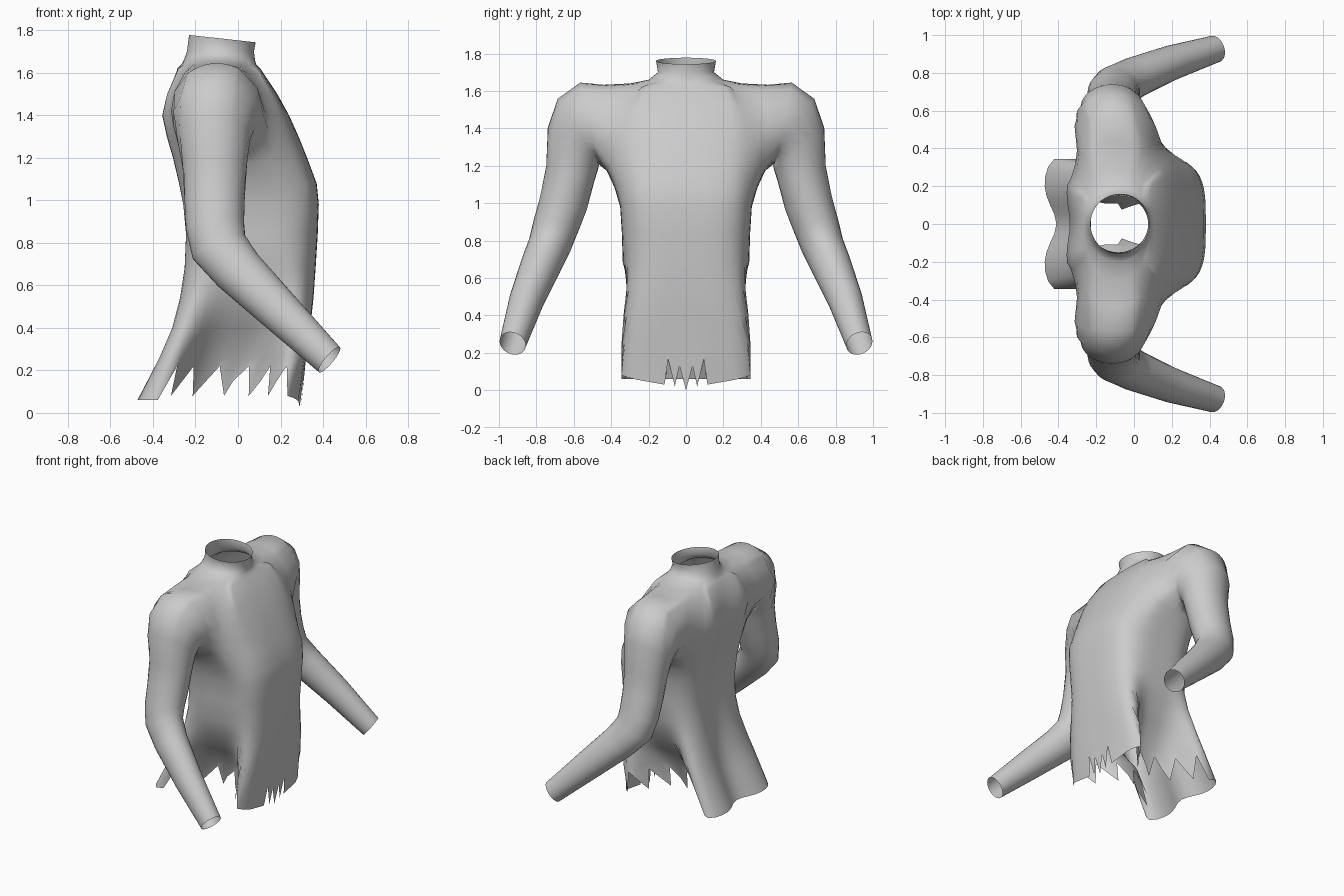
import bpy, bmesh
from math import sin, cos, pi, exp, radians, copysign, atan2
from mathutils import Vector

if "Cube" in bpy.data.objects:
    bpy.data.objects.remove(bpy.data.objects["Cube"])

M = 32  # columns from back centre to front centre (half body)

# Torso sections: z, back x, front x, half width, squareness, side pinch
ROWS = [
    (0.06, -0.485, 0.30, 0.42, 0.50, 0.83),
    (0.26, -0.38, 0.32, 0.415, 0.50, 0.72),
    (0.40, -0.32, 0.34, 0.395, 0.53, 0.45),
    (0.54, -0.285, 0.355, 0.36, 0.56, 0.18),
    (0.68, -0.265, 0.365, 0.338, 0.58, 0.0),
    (0.84, -0.258, 0.375, 0.343, 0.58, 0.0),
    (0.98, -0.27, 0.38, 0.352, 0.56, 0.0),
    (1.08, -0.29, 0.37, 0.375, 0.60, 0.0),
    (1.20, -0.32, 0.325, 0.42, 0.70, 0.0),
    (1.30, -0.35, 0.285, 0.46, 0.78, 0.0),
    (1.40, -0.37, 0.24, 0.49, 0.78, 0.0),
    (1.50, -0.345, 0.185, 0.49, 0.75, 0.0),
    (1.62, -0.285, 0.105, 0.45, 0.75, 0.0),
    (1.64, -0.265, 0.085, 0.30, 0.90, 0.0),
    (1.66, -0.255, 0.08, 0.20, 0.95, 0.0),
    (1.70, -0.24, 0.075, 0.15, 1.0, 0.0),
    (1.76, -0.23, 0.083, 0.16, 1.0, 0.0),
]

# Sleeve sections: x, y, z, radius along x, other radius, drop angle, elbow bend
ARM = [
    (-0.10, 0.52, 1.43, 0.215, 0.220, 12, 0),
    (-0.112, 0.575, 1.38, 0.195, 0.210, 32, 0),
    (-0.115, 0.605, 1.29, 0.172, 0.175, 50, 0),
    (-0.11, 0.618, 1.16, 0.152, 0.135, 73, 0),
    (-0.11, 0.655, 1.00, 0.142, 0.130, 75, 0),
    (-0.108, 0.695, 0.88, 0.138, 0.123, 75, 8),
    (-0.09, 0.727, 0.78, 0.135, 0.115, 75, 24),
    (0.00, 0.775, 0.67, 0.120, 0.108, 75, 38),
    (0.20, 0.855, 0.475, 0.100, 0.092, 75, 48),
    (0.43, 0.927, 0.25, 0.077, 0.072, 75, 50),
]


def section(z, xb, xf, w, e, k):
    """Half outline, spaced evenly along its length."""
    dense = []
    groove = 0.03 + 0.05 * max(0, 1 - z / 0.5) if z < 1.55 else 0
    for i in range(401):
        t = pi * i / 400
        c, s = -cos(t), max(0, sin(t))
        if i in (0, 400):
            s = 0
        x = (xb + xf) / 2 + (xf - xb) / 2 * copysign(abs(c) ** e, c)
        y = w * s ** e * (1 - k * s ** 10)
        if c < 0:
            x += groove * exp(-(y / 0.13) ** 2)
        dense.append(Vector((x, y, z)))
    dist = [0]
    for a, b in zip(dense, dense[1:]):
        dist.append(dist[-1] + (b - a).length)
    out, j = [], 0
    for i in range(M + 1):
        d = dist[-1] * i / M
        while j < 399 and dist[j + 1] < d:
            j += 1
        f = (d - dist[j]) / (dist[j + 1] - dist[j])
        out.append(dense[j].lerp(dense[j + 1], min(1, f)))
    return out


rings = [section(*r) for r in ROWS]

# Tilted collar
for p in rings[-1]:
    p.z -= 0.11 * (p.x + 0.07)

# Ragged hem: saw teeth along the sides, narrow spikes at the front centre
SPIKES = [(0.03, 0.115), (0.165, 0.095), (0.02, 0.06), (0.13, 0.035), (0.0, 0.0)]
for i in range(M + 1):
    z = 0.06
    if 9 <= i <= 24:
        z = (0.22, 0.08, 0.15)[i % 3]
    elif i >= 25:
        z = 0.08 - 0.012 * (i - 25)
    y = None
    if i >= M - 4:
        z, y = SPIKES[i - M + 4]
    rings[0][i] = rings[0][i].lerp(rings[1][i], (z - 0.06) / 0.20)
    if y is not None:
        rings[0][i].y = y

bm = bmesh.new()
grid = [[bm.verts.new(p) for p in ring] for ring in rings]

# Torso skin with an opening for the sleeve
C0, C1, R0, R1 = 9, 21, 8, 12
for r in range(len(grid) - 1):
    for c in range(M):
        if not (R0 <= r < R1 and C0 <= c < C1):
            bm.faces.new((grid[r][c], grid[r][c + 1], grid[r + 1][c + 1], grid[r + 1][c]))

# Sleeve lofted from the opening to the cuff
loop = ([grid[R0][c] for c in range(C0, C1)] + [grid[r][C1] for r in range(R0, R1)]
        + [grid[R1][c] for c in range(C1, C0, -1)] + [grid[r][C0] for r in range(R1, R0, -1)])
n = len(loop)
mid = sum((v.co for v in loop), Vector()) / n
real = [atan2(v.co.z - 1.41, v.co.x - mid.x) for v in loop]
shoulder = set(loop)
for k, (x, y, z, rx, ru, drop, bend) in enumerate(ARM):
    a, b = radians(drop), radians(bend)
    ax = Vector((cos(b), 0, sin(b)))
    up = Vector((-sin(b) * cos(a), sin(a), cos(b) * cos(a)))
    even = min(1, k / 4)  # spacing relaxes from the opening's to regular
    ring = []
    for i in range(n):
        t = real[0] + 2 * pi * i / n
        diff = (real[i] - t + pi) % (2 * pi) - pi
        t += diff * (1 - even)
        ring.append(bm.verts.new(Vector((x, y, z)) + ax * rx * cos(t) + up * ru * sin(t)))
    for i in range(n):
        j = (i + 1) % n
        bm.faces.new((loop[i], loop[j], ring[j], ring[i]))
    loop = ring
    if k == 0:
        cap = set(ring)

# Soften the join between torso and sleeve, leaving the neck and sleeve as they are
for _ in range(3):
    shoulder |= {e.other_vert(v) for v in shoulder for e in v.link_edges} - cap
shoulder = [v for v in shoulder if 0.05 < v.co.y < 0.55 and 1.0 < v.co.z < 1.63
            and any(v in row for row in grid)]
for _ in range(3):
    bmesh.ops.smooth_vert(bm, verts=shoulder, factor=0.5,
                          use_axis_x=True, use_axis_y=True, use_axis_z=True)

bmesh.ops.recalc_face_normals(bm, faces=bm.faces)
# Make the skin face outwards
probe = min(bm.faces, key=lambda f: f.calc_center_median().x)
if probe.normal.x > 0:
    bmesh.ops.reverse_faces(bm, faces=bm.faces)
for f in bm.faces:
    f.smooth = True

mesh = bpy.data.meshes.new("torn_shirt")
bm.to_mesh(mesh)
bm.free()
shirt = bpy.data.objects.new("torn_shirt", mesh)
bpy.context.collection.objects.link(shirt)

# Other half
mirror = shirt.modifiers.new("mirror", 'MIRROR')
mirror.use_axis = (False, True, False)
mirror.use_clip = True
mirror.merge_threshold = 0.001
